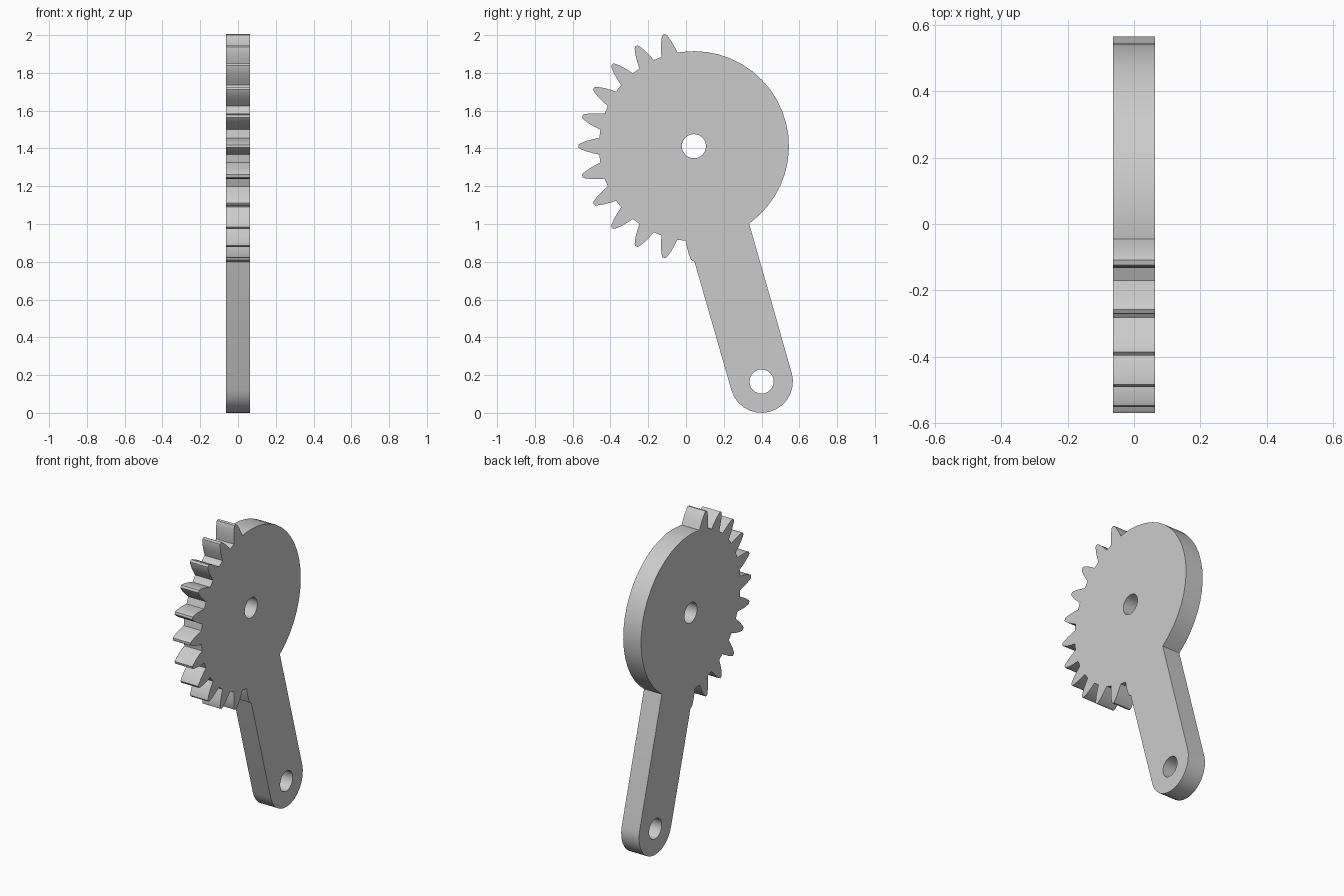
import bpy, bmesh, math
from mathutils import Vector

cube = bpy.data.objects.get("Cube")
if cube:
    bpy.data.objects.remove(cube, do_unlink=True)

HUB, PIN = Vector((0.042, 1.412)), Vector((0.40, 0.166))
ROOT_R, ARM_R, HOLE_R, HALF = 0.503, 0.166, 0.064, 0.063
PITCH = 15
# tooth flank: radius and half angle in degrees, root to tip
FLANK = [(ROOT_R, 5.0), (0.535, 4.0), (0.57, 2.8), (0.602, 1.4), (0.612, 0.7)]


def polar(centre, radius, degrees):
    a = math.radians(degrees)
    return centre + radius * Vector((math.cos(a), math.sin(a)))


def arc(centre, radius, start, end, steps):
    return [polar(centre, radius, start + (end - start) * i / steps)
            for i in range(steps + 1)]


def side_outline():
    # smooth rim of the disc, from the arm up to the first tooth
    pts = arc(HUB, ROOT_R, -54.5, 97.5, 20)
    # gear teeth down the front
    for angle in range(105, 256, PITCH):
        pts += [polar(HUB, r, angle - half) for r, half in FLANK]
        pts += [polar(HUB, r, angle + half) for r, half in reversed(FLANK)]
    # half tooth that merges into the arm
    pts += [polar(HUB, r, 270 - half) for r, half in FLANK[:4]]
    # arm edges and rounded end
    d = PIN - HUB
    heading = math.degrees(math.atan2(d.y, d.x))
    along = d.normalized()
    left_end = polar(PIN, ARM_R, heading - 90)
    pts.append(left_end - along * ((left_end.y - 0.80) / along.y))
    pts += arc(PIN, ARM_R, heading - 90, heading + 90, 14)
    return pts


def plate(name, loops, material):
    bm = bmesh.new()
    edges = []
    for loop in loops:
        verts = [bm.verts.new((-HALF, p.x, p.y)) for p in loop]
        edges += [bm.edges.new((v, verts[i - 1])) for i, v in enumerate(verts)]
    bmesh.ops.triangle_fill(bm, edges=edges, use_beauty=True)
    out = bmesh.ops.extrude_face_region(bm, geom=bm.faces[:])
    moved = [g for g in out["geom"] if isinstance(g, bmesh.types.BMVert)]
    bmesh.ops.translate(bm, verts=moved, vec=(2 * HALF, 0, 0))
    bmesh.ops.recalc_face_normals(bm, faces=bm.faces[:])
    mesh = bpy.data.meshes.new(name)
    bm.to_mesh(mesh)
    bm.free()
    mesh.materials.append(material)
    obj = bpy.data.objects.new(name, mesh)
    bpy.context.collection.objects.link(obj)
    bpy.ops.object.select_all(action="DESELECT")
    obj.select_set(True)
    bpy.context.view_layer.objects.active = obj
    bpy.ops.object.shade_smooth_by_angle(angle=math.radians(25))
    return obj


grey = bpy.data.materials.new("light_grey")
grey.use_nodes = True
colour = (0.6, 0.6, 0.6, 1)
grey.diffuse_color = colour
grey.node_tree.nodes["Principled BSDF"].inputs["Base Color"].default_value = colour

# sector gear and lever with hub and pin holes
holes = [arc(c, HOLE_R, 0, 345, 23) for c in (HUB, PIN)]
plate("sector_gear_lever", [side_outline()] + holes, grey)
